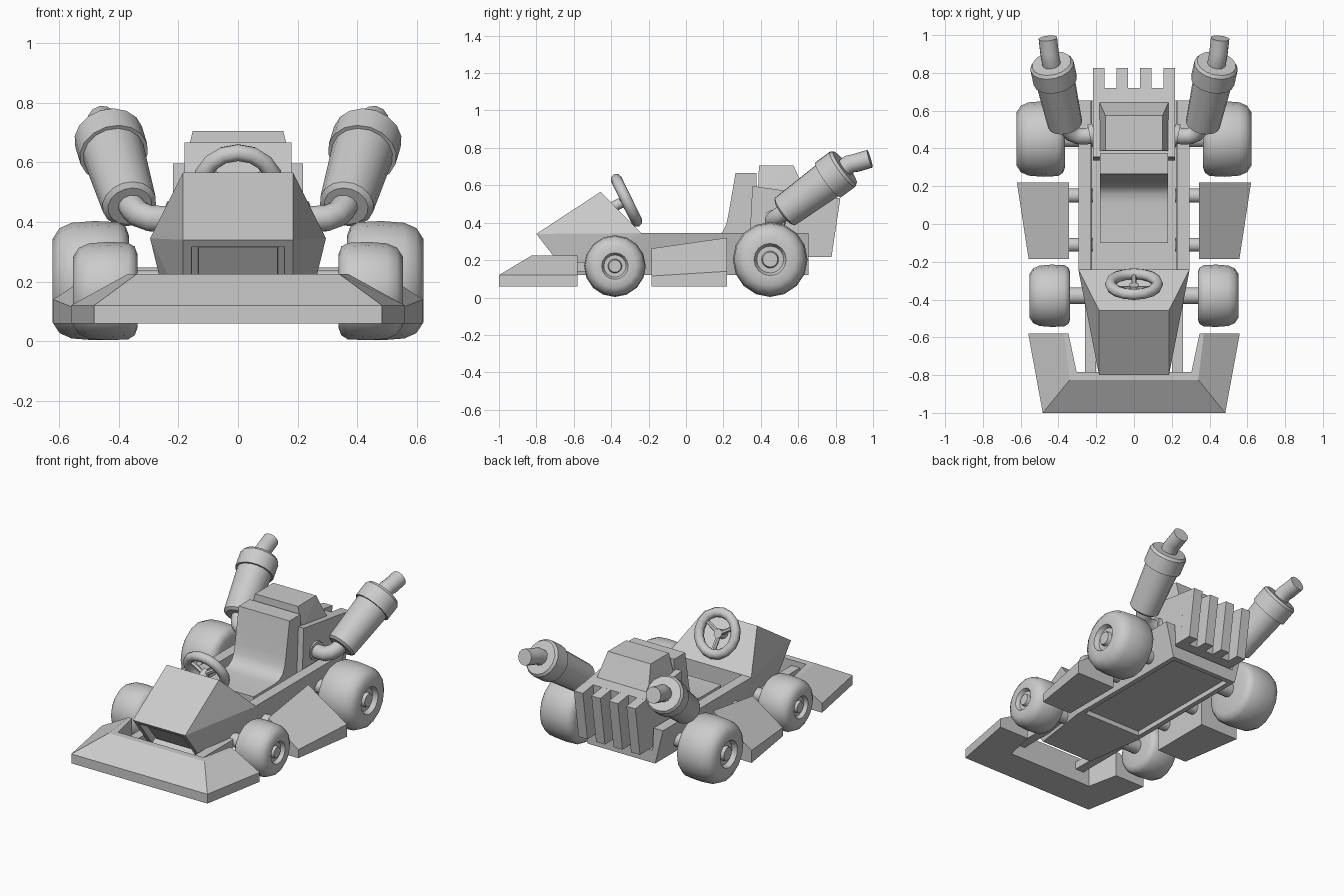
import bpy, bmesh
from math import pi, sin, cos, radians
from mathutils import Vector as V

if "Cube" in bpy.data.objects:
    bpy.data.objects.remove(bpy.data.objects["Cube"])


def finish(name, bm, mirror=False, smooth=None):
    bmesh.ops.recalc_face_normals(bm, faces=bm.faces)
    me = bpy.data.meshes.new(name)
    bm.to_mesh(me)
    bm.free()
    ob = bpy.data.objects.new(name, me)
    bpy.context.collection.objects.link(ob)
    if smooth:
        shade(ob, smooth)
    if mirror:
        ob.modifiers.new("mirror", "MIRROR").use_mirror_merge = False
    return ob


def shade(ob, angle):
    bpy.ops.object.select_all(action='DESELECT')
    ob.select_set(True)
    bpy.context.view_layer.objects.active = ob
    bpy.ops.object.shade_smooth_by_angle(angle=radians(angle))


def loft(name, rings, **kw):
    """Skin closed rings of equal length and cap both ends."""
    bm = bmesh.new()
    vs = [[bm.verts.new(p) for p in r] for r in rings]
    n = len(vs[0])
    for a, b in zip(vs, vs[1:]):
        for i in range(n):
            j = (i + 1) % n
            bm.faces.new((a[i], a[j], b[j], b[i]))
    bm.faces.new(vs[0])
    bm.faces.new(vs[-1])
    return finish(name, bm, **kw)


def prism(name, profile, x0, x1, **kw):
    """Side profile (y, z) extruded across x."""
    return loft(name, [[(x, y, z) for y, z in profile] for x in (x0, x1)], **kw)


def hull(name, pts, both=False, **kw):
    """Convex solid round the points; both=True adds their x mirror."""
    bm = bmesh.new()
    for x, y, z in pts:
        bm.verts.new((x, y, z))
        if both:
            bm.verts.new((-x, y, z))
    bmesh.ops.convex_hull(bm, input=bm.verts)
    bmesh.ops.dissolve_limit(bm, angle_limit=radians(2), verts=bm.verts, edges=bm.edges)
    return finish(name, bm, **kw)


def box(name, x0, x1, y0, y1, z0, z1, **kw):
    return hull(name, [(x, y, z) for x in (x0, x1) for y in (y0, y1) for z in (z0, z1)], **kw)


def sweep(name, pts, radii, sides=16, axis=None, smooth=40, **kw):
    """Round tube along points, with a radius per point."""
    pts = [V(p) for p in pts]
    if isinstance(radii, (int, float)):
        radii = [radii] * len(pts)
    last, u, rings = None, None, []
    for i, p in enumerate(pts):
        t = V(axis) if axis else pts[min(i + 1, len(pts) - 1)] - pts[max(i - 1, 0)]
        t = t.normalized()
        if u is None:
            u = t.orthogonal().normalized()
        else:
            u = last.rotation_difference(t) @ u
        w, last = t.cross(u), t
        rings.append([p + radii[i] * (u * cos(2 * pi * k / sides) + w * sin(2 * pi * k / sides))
                      for k in range(sides)])
    return loft(name, rings, smooth=smooth, **kw)


def inset(ob, direction, *steps):
    """Inset the face looking in a direction; steps are (thickness, depth)."""
    bm = bmesh.new()
    bm.from_mesh(ob.data)
    bm.normal_update()
    f = max(bm.faces, key=lambda f: f.normal.dot(V(direction).normalized()) + f.calc_area() * .01)
    for t, d in steps:
        bmesh.ops.inset_region(bm, faces=[f], thickness=t)
        bmesh.ops.translate(bm, verts=f.verts, vec=f.normal * d)
    bm.to_mesh(ob.data)
    bm.free()


# front bumper: U-shaped wedge
back = [(.56, -.58, .06), (.56, -.58, .12), (.37, -.58, .225), (.347, -.58, .225), (.347, -.58, .06)]
front = [(.483, -1, .06), (.483, -1, .12), (.34, -.825, .225), (.304, -.783, .225), (.304, -.783, .06)]
flip = lambda ring: [(-x, y, z) for x, y, z in ring]
loft("front_bumper", [back, front, flip(front), flip(back)])
box("bumper_bar", .2, .26, -.8, -.4, .14, .19, mirror=True)

# nose with recessed grille
nose = hull("nose", [(.185, -.8, .34), (.185, -.457, .565), (.295, -.24, .345),
                     (.24, -.24, .12), (.185, -.63, .12)], both=True)
inset(nose, (0, -.79, -.61), (.042, 0), (.001, -.04), (.03, 0), (.001, .015))

# open tub with side rails and recessed underside
section = [(.24, .12), (.295, .345), (.228, .345), (.222, .2)]
section += [(-x, z) for x, z in reversed(section)]
tub = loft("chassis_tub", [[(x, y, z) for x, z in section] for y in (-.24, .655)])
inset(tub, (0, 0, -1), (.045, 0), (.001, -.03))

# seat
prism("seat", [(-.1, .19), (-.1, .32), (.11, .32), (.16, .327), (.195, .35), (.215, .39), (.228, .45),
               (.265, .667), (.377, .667), (.377, .19)], -.18, .18, smooth=32)

# engine block, rear cooling fins and cover
prism("engine_block", [(.335, .217), (.355, .596), (.72, .545), (.70, .217)], -.218, .218)
for i in range(4):
    x = -.218 + i * .1243
    prism("cooling_fin", [(.68, .217), (.69, .549), (.825, .53), (.778, .217)], x, x + .063)
hull("engine_cover", [(.185, .385, .57), (.185, .65, .54), (.152, .39, .705), (.152, .575, .705)], both=True)

# wheels: (position across width, radius) as fractions
tyre = [(0, .3), (0, .76), (.04, .9), (.14, .98), (.45, 1), (.75, .97), (.91, .88), (1, .70),
        (.99, .43), (.88, .36), (.88, .23), (.96, .2)]
for name, y, z, r, x0, w in (("front_wheel", -.38, .168, .165, .338, .215),
                             ("rear_wheel", .45, .203, .2, .366, .256)):
    sweep(name, [(x0 + w * t, y, z) for t, _ in tyre], [r * k for _, k in tyre],
          axis=(1, 0, 0), mirror=True)
    sweep(name + "_axle", [(-x0 - .02, y, z), (x0 + .02, y, z)], .045, sides=12)

# side pods on struts
hull("side_pod", [(.345, .22, .06), (.345, -.185, .06), (.62, .22, .06), (.558, -.185, .06),
                  (.345, .22, .32), (.345, -.185, .262), (.62, .22, .14), (.558, -.185, .115)], mirror=True)
for y in (.15, -.11):
    sweep("pod_strut", [(.22, y, .2), (.36, y, .2)], .038, sides=12, mirror=True)

# exhausts: elbow, muffler, tip
A, B = V((.365, .53, .46)), V((.437, .85, .695))
sweep("exhaust_elbow", [(.2, .475, .41), (.25, .465, .41), (.295, .465, .412), (.33, .48, .425),
                        (.35, .505, .442), A.lerp(B, .06)], .045, sides=12, mirror=True)
sweep("exhaust_collar", [(.21, .475, .41), (.235, .47, .41)], .06, sides=12, mirror=True)
can = [(-.03, .075), (0, .092), (.72, .104), (.72, .117), (.96, .117), (1.0, .105)]
sweep("muffler", [A.lerp(B, t) for t, _ in can], [r for _, r in can],
      axis=B - A, smooth=30, mirror=True)
sweep("exhaust_tip", [A.lerp(B, .9), A.lerp(B, 1.08), (.448, .91, .72), (.456, .983, .742)],
      .05, sides=12, mirror=True)

# steering wheel, spokes and column
C, n, v = V((0, -.318, .52)), V((0, .9, .437)), V((0, -.437, .9))
bpy.ops.mesh.primitive_torus_add(major_segments=16, minor_segments=8, major_radius=.125,
                                 minor_radius=.03, location=C, rotation=(-radians(64), 0, 0))
wheel = bpy.context.object
wheel.name = "steering_wheel"
shade(wheel, 60)
hub = C - n * .025
for a in (30, 150, 270):
    d = V((1, 0, 0)) * cos(radians(a)) + v * sin(radians(a))
    sweep("wheel_spoke", [hub, C + d * .12], .014, sides=6)
sweep("steering_column", [hub + n * .02, hub - n * .13], .028, sides=10)
